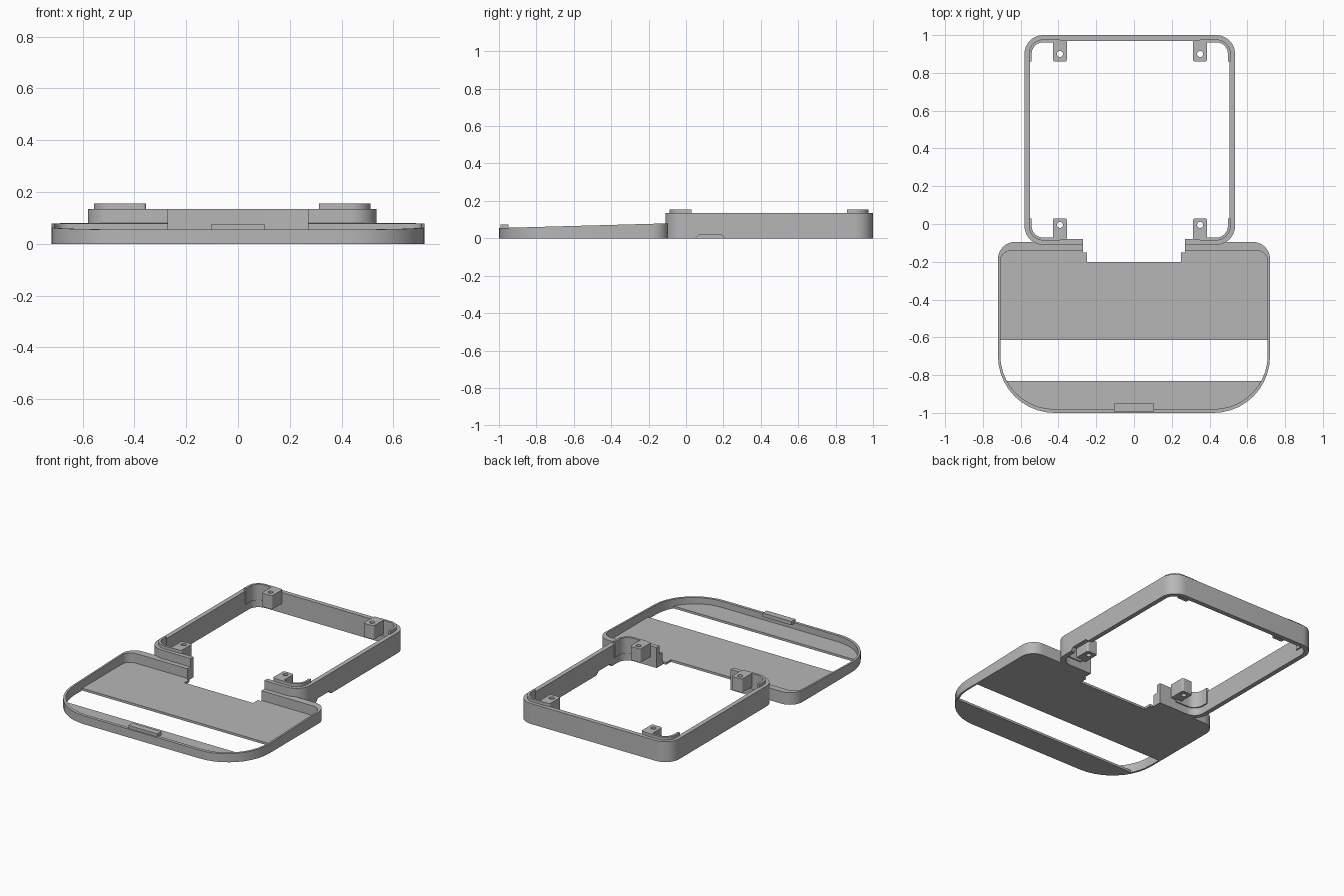
import bpy, bmesh
from math import sin, cos, radians, sqrt

if "Cube" in bpy.data.objects:
    bpy.data.objects.remove(bpy.data.objects["Cube"])

grey = bpy.data.materials.new("plain grey")
grey.use_nodes = True
grey.diffuse_color = (0.47, 0.47, 0.47, 1)
grey.node_tree.nodes["Principled BSDF"].inputs["Base Color"].default_value = grey.diffuse_color


def finish(name, bm):
    bmesh.ops.recalc_face_normals(bm, faces=bm.faces)
    mesh = bpy.data.meshes.new(name)
    bm.to_mesh(mesh)
    bm.free()
    mesh.materials.append(grey)
    mesh.polygons.foreach_set("use_smooth", [True] * len(mesh.polygons))
    mesh.set_sharp_from_angle(angle=radians(30))
    obj = bpy.data.objects.new(name, mesh)
    bpy.context.collection.objects.link(obj)
    return obj


def corner(x, y, r, quadrant, steps=10):
    """Arc of a rounded corner at (x, y); quadrant 0 is +x +y, counting anticlockwise."""
    sx, sy = ((1, 1), (-1, 1), (-1, -1), (1, -1))[quadrant]
    cx, cy = x - sx * r, y - sy * r
    angles = [radians(90 * (quadrant + i / steps)) for i in range(steps + 1)]
    return [(cx + r * cos(a), cy + r * sin(a)) for a in angles]


def corners(x0, x1, y0, y1, radii, start=0):
    """Four rounded corners of a rectangle, as a list of arcs."""
    where = ((x1, y1), (x0, y1), (x0, y0), (x1, y0))
    return [corner(*where[q % 4], radii[q % 4], q % 4) for q in range(start, start + 4)]


def band(name, outer, inner, bottom, top, closed=False):
    """Wall between two matching paths; bottom and top give z at a point."""
    bm = bmesh.new()
    rows = []
    for o, i in zip(outer, inner):
        rows.append([bm.verts.new((*p, f(*p))) for p, f in
                     ((o, bottom), (o, top), (i, top), (i, bottom))])
    pairs = list(zip(rows, rows[1:]))
    if closed:
        pairs.append((rows[-1], rows[0]))
    else:
        bm.faces.new(rows[0])
        bm.faces.new(rows[-1])
    for a, b in pairs:
        for k in range(4):
            n = (k + 1) % 4
            bm.faces.new((a[k], a[n], b[n], b[k]))
    return finish(name, bm)


def plate(name, points, z0, z1):
    bm = bmesh.new()
    low = [bm.verts.new((*p, z0)) for p in points]
    high = [bm.verts.new((*p, z1)) for p in points]
    bm.faces.new(low)
    bm.faces.new(high)
    for i in range(len(points)):
        j = (i + 1) % len(points)
        bm.faces.new((low[i], low[j], high[j], high[i]))
    return finish(name, bm)


def level(z):
    return lambda x, y: z


GAP = 0.27

# Rear frame, open at the front, with a shallow slot under its left wall
SLOT = (0.05, 0.07, 0.19, 0.21)


def frame_path(inset, radius):
    x0, x1, y0, y1 = -0.58 + inset, 0.535 - inset, -0.11 + inset, 1.0 - inset
    a, b, c, d = corners(x0, x1, y0, y1, [radius] * 4, start=3)
    return [(GAP, y0)] + a + [(x1, y) for y in SLOT] + b + c + d + [(-GAP, y0)]


def frame_bottom(x, y):
    return 0.02 if x > 0.4 and SLOT[1] - 0.001 < y < SLOT[2] + 0.001 else 0


band("rear_frame", frame_path(0, 0.1), frame_path(0.03, 0.07), frame_bottom, level(0.135))

# Screw posts and the raised lips around the inside corners
lip_out = corners(-0.557, 0.512, -0.087, 0.977, [0.077] * 4)
lip_in = corners(-0.542, 0.497, -0.072, 0.962, [0.062] * 4)
names = ("rear_left", "rear_right", "front_right", "front_left")
for q, name in enumerate(names):
    x = 0.35 if q in (0, 3) else -0.3925
    y0, y1, hole_y = (0.86, 0.975, 0.9) if q < 2 else (-0.085, 0.03, -0.005)
    block = sum(corners(x - 0.0375, x + 0.0375, y0, y1, [0.012] * 4), [])
    hole = sum(corners(x - 0.016, x + 0.016, hole_y - 0.016, hole_y + 0.016, [0.016] * 4), [])
    band(name + "_post", block, hole, level(0.065), level(0.155), closed=True)

    side_y = y0 if q < 2 else y1
    paths = []
    for arc in (lip_out[q], lip_in[q]):
        on_side, on_end = (arc[0], arc[-1]) if q in (0, 2) else (arc[-1], arc[0])
        tip_a, tip_b = (on_side[0], side_y), (x, on_end[1])
        paths.append([tip_a] + arc + [tip_b] if q in (0, 2) else [tip_b] + arc + [tip_a])
    band(name + "_lip", *paths, level(0.05), level(0.155))


# Front tray rim, sloping down to the front and open at the back
def tray_path(x, y0, y1, rear, front):
    arcs = corners(-x, x, y0, y1, (rear, rear, front, front), start=1)
    return [(-GAP, y1)] + sum(arcs, []) + [(GAP, y1)]


def slope(x, y):
    return 0.055 + 0.025 * (y + 1) / 0.905


band("tray_rim", tray_path(0.72, -1, -0.095, 0.09, 0.3),
     tray_path(0.708, -0.98, -0.14, 0.06, 0.285), level(0), slope)

# Tray floor with a stepped notch at the back
FLOOR = 0.015
right_half = [(0.25, -0.2), (0.25, -0.15), (GAP, -0.15), (GAP, -0.12)]
right_half += corner(0.714, -0.12, 0.07, 0)[::-1] + [(0.714, -0.615)]
left_half = [(-x, y) for x, y in reversed(right_half)]
plate("tray_floor", right_half + left_half, 0, FLOOR)

# Front floor strip that follows the rounded front corners
EDGE, R = -0.83, 0.294
edge_x = 0.42 + sqrt(R * R - (EDGE + 0.7) ** 2)
arc = [p for p in corner(0.714, -0.994, R, 3, 24) if p[1] < EDGE]
right_half = arc + [(edge_x, EDGE)]
plate("front_strip", right_half + [(-x, y) for x, y in reversed(right_half)], 0, FLOOR)

# Latch tab on the front rim
plate("latch_tab", [(-0.105, -0.992), (0.105, -0.992), (0.105, -0.95), (-0.105, -0.95)],
      0.05, 0.075)
